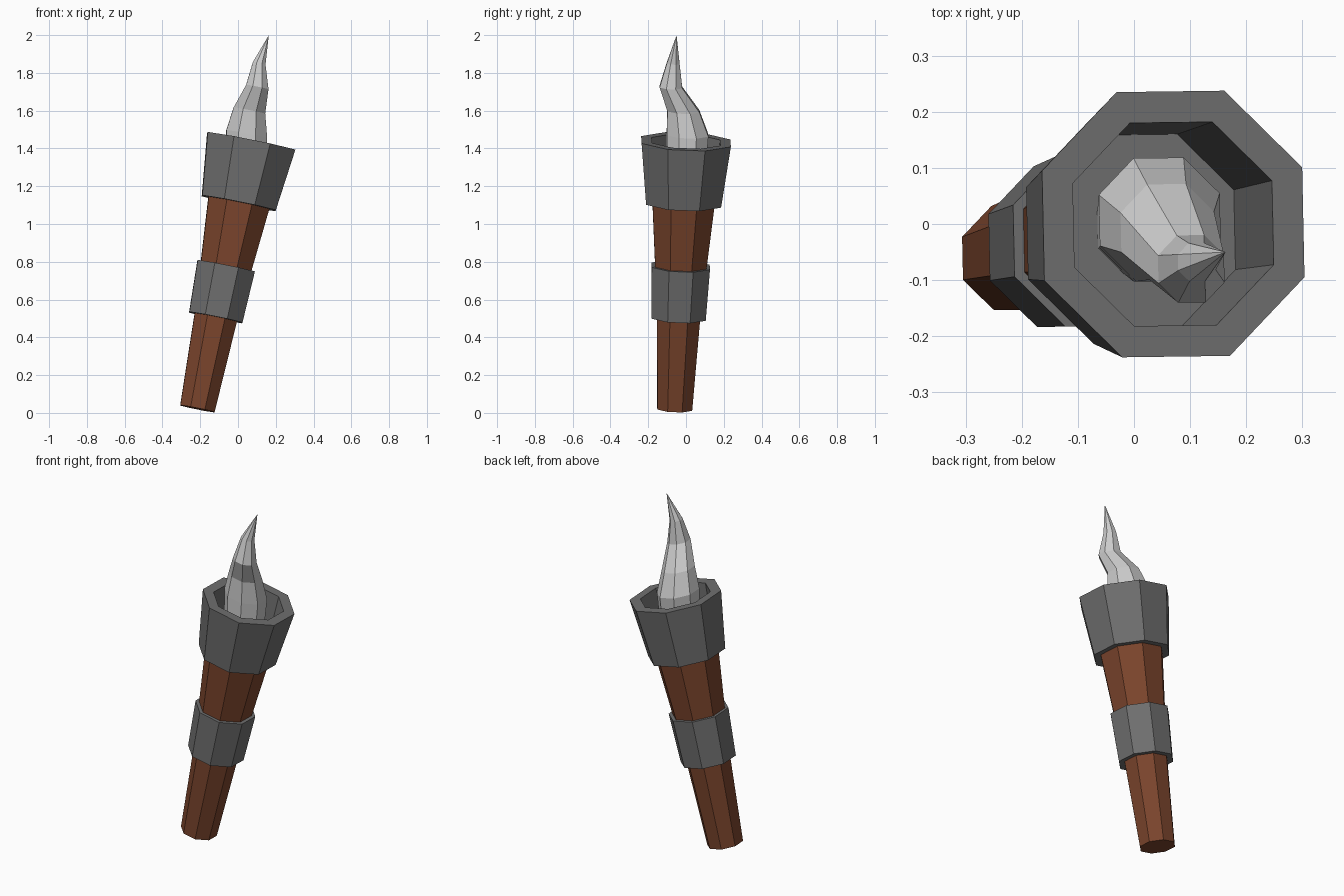
import bpy, bmesh, math
from mathutils import Vector

if "Cube" in bpy.data.objects:
    bpy.data.objects.remove(bpy.data.objects["Cube"])

SIDES = 8
BASE = Vector((-0.215, -0.06, 0.022))
AXIS = Vector((0.285, 0.06, 1.415)).normalized()
TILT = Vector((0, 0, 1)).rotation_difference(AXIS)


def material(name, color):
    m = bpy.data.materials.new(name)
    m.diffuse_color = (*color, 1)
    m.use_nodes = True
    m.node_tree.nodes["Principled BSDF"].inputs["Base Color"].default_value = m.diffuse_color
    return m


def skin(name, rings, mat=None, closed=False):
    """Join tilted octagons (centre, radius); zero radius makes a point."""
    bm = bmesh.new()
    loops = []
    for centre, r in rings:
        if r == 0:
            loops.append([bm.verts.new(centre)] * SIDES)
            continue
        angles = [math.radians(23.5) + i * math.tau / SIDES for i in range(SIDES)]
        loops.append([bm.verts.new(Vector(centre) + TILT @ Vector(
            (r * math.cos(a), r * math.sin(a), 0))) for a in angles])
    pairs = list(zip(loops, loops[1:]))
    if closed:
        pairs.append((loops[-1], loops[0]))
    for a, b in pairs:
        for i in range(SIDES):
            j = (i + 1) % SIDES
            quad = list(dict.fromkeys((a[i], a[j], b[j], b[i])))
            bm.faces.new(quad)
    if not closed:
        for loop in (loops[0], loops[-1]):
            if loop[0] is not loop[1]:
                bm.faces.new(loop)
    bmesh.ops.recalc_face_normals(bm, faces=bm.faces)
    mesh = bpy.data.meshes.new(name)
    bm.to_mesh(mesh)
    bm.free()
    ob = bpy.data.objects.new(name, mesh)
    bpy.context.collection.objects.link(ob)
    if mat:
        mesh.materials.append(mat)
    return ob


def along(profile):
    """Turn (distance along handle, radius) into rings."""
    return [(BASE + AXIS * d, r) for d, r in profile]


wood = material("wood", (0.2, 0.06, 0.026))
iron = material("iron", (0.16, 0.16, 0.16))

# Tapered wooden handle
skin("handle", along([(0, 0.1), (0.49, 0.123), (0.77, 0.147), (1.13, 0.179)]), wood)

# Metal band around the handle
skin("band", along([(0.493, 0.155), (0.771, 0.167)]), iron)

# Hollow metal cup
skin("cup", along([(1.111, 0.215), (1.4446, 0.256), (1.4446, 0.196), (1.145, 0.186)]), iron)

# Curling flame rising from the cup floor
skin("flame", [
    ((0.012, -0.01, 1.14), 0.085),
    ((0.04, 0.002, 1.33), 0.113),
    ((0.046, 0.008, 1.475), 0.119),
    ((0.06, -0.014, 1.6), 0.092),
    ((0.102, -0.08, 1.725), 0.065),
    ((0.112, -0.068, 1.85), 0.037),
    ((0.163, -0.05, 2.0), 0),
])
